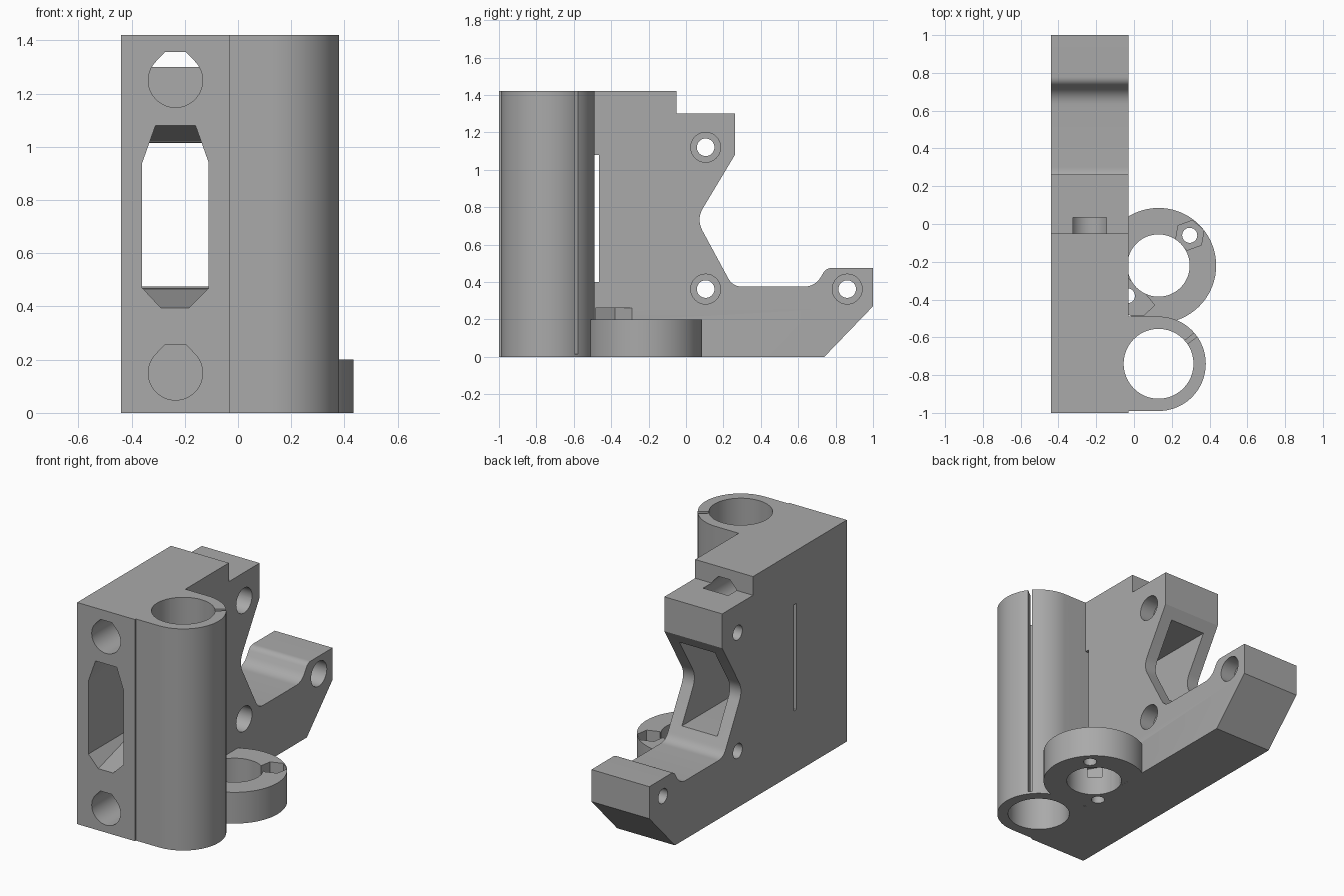
import bpy, bmesh, math
from mathutils import Vector

if "Cube" in bpy.data.objects:
    bpy.data.objects.remove(bpy.data.objects["Cube"])

grey = bpy.data.materials.new("plain grey")
grey.use_nodes = True
GREY = (0.4, 0.4, 0.4, 1)
grey.diffuse_color = GREY
grey.node_tree.nodes["Principled BSDF"].inputs["Base Color"].default_value = GREY

# 2D profile coordinates to 3D, by extrusion axis
PLACE = {
    "x": lambda a, b, t: Vector((t, a, b)),
    "y": lambda a, b, t: Vector((a, t, b)),
    "z": lambda a, b, t: Vector((a, b, t)),
}


def finish(name, bm):
    bmesh.ops.recalc_face_normals(bm, faces=bm.faces)
    mesh = bpy.data.meshes.new(name)
    bm.to_mesh(mesh)
    bm.free()
    mesh.materials.append(grey)
    obj = bpy.data.objects.new(name, mesh)
    bpy.context.collection.objects.link(obj)
    return obj


def prism(name, points, axis, lo, hi):
    bm = bmesh.new()
    ends = [[bm.verts.new(PLACE[axis](a, b, t)) for a, b in points] for t in (lo, hi)]
    bm.faces.new(ends[0])
    bm.faces.new(ends[1])
    n = len(points)
    for i in range(n):
        j = (i + 1) % n
        bm.faces.new((ends[0][i], ends[0][j], ends[1][j], ends[1][i]))
    return finish(name, bm)


def hull(name, points):
    bm = bmesh.new()
    for p in points:
        bm.verts.new(p)
    bmesh.ops.convex_hull(bm, input=bm.verts)
    return finish(name, bm)


def arc(cx, cy, r, start=0, end=360, n=48):
    full = end - start == 360
    steps = n if full else n + 1
    angles = [math.radians(start + (end - start) * i / n) for i in range(steps)]
    return [(cx + r * math.cos(a), cy + r * math.sin(a)) for a in angles]


def rect(x0, x1, y0, y1):
    return [(x0, y0), (x1, y0), (x1, y1), (x0, y1)]


def soften(corners):
    """Round every corner that carries a third value, the cut-back length."""
    out = []
    for i, c in enumerate(corners):
        p = Vector(c[:2])
        if len(c) == 2:
            out.append(tuple(p))
            continue
        a = p + (Vector(corners[i - 1][:2]) - p).normalized() * c[2]
        b = p + (Vector(corners[(i + 1) % len(corners)][:2]) - p).normalized() * c[2]
        for k in range(9):
            t = k / 8
            out.append(tuple(a * (1 - t) ** 2 + p * 2 * t * (1 - t) + b * t * t))
    return out


LEFT, RIGHT = -0.44, -0.03
TUBE = (0.13, -0.74)
RING = (0.13, -0.22)

# Main block with the V-shaped back and the low foot
side = soften([
    (-1, 0), (0.74, 0), (1, 0.27), (1, 0.475), (0.75, 0.475, 0.03),
    (0.69, 0.375, 0.06), (0.25, 0.375, 0.05), (0.055, 0.735, 0.07),
    (0.262, 1.08), (0.262, 1.3), (-0.05, 1.3), (-0.05, 1.42), (-1, 1.42)])
block = prism("main_block", side, "x", LEFT, RIGHT)

# Bearing tube and nut ring beside the block
outline = [(RIGHT, -0.99)] + arc(*TUBE, 0.25, -90, 90) + [(RIGHT, -0.49)]
tube = prism("bearing_tube", outline, "z", 0, 1.42)
ring = prism("nut_ring", arc(*RING, 0.305, -121.6, 121.6), "z", 0, 0.2)

cutters = []

# Vertical bores
cutters.append(prism("tube_bore", arc(*TUBE, 0.185), "z", -0.1, 1.6))
cutters.append(prism("ring_bore", arc(*RING, 0.165), "z", -0.1, 0.2))

# Narrow split in the tube wall
d = math.radians(38)
along, across = Vector((math.cos(d), math.sin(d))), Vector((-math.sin(d), math.cos(d)))
split = [tuple(Vector(TUBE) + along * u + across * v) for u, v in rect(0.12, 0.3, -0.012, 0.012)]
cutters.append(prism("tube_split", split, "z", 0.015, 1.6))

# Ring screw holes and nut pockets
for x, y in ((0.295, -0.06), (-0.035, -0.38)):
    cutters.append(prism("ring_screw_hole", arc(x, y, 0.04, n=24), "z", -0.1, 0.25))
cutters.append(prism("nut_pocket", arc(0.295, -0.06, 0.08, 20, 380, 6), "z", 0.12, 0.3))
trap = [(-0.1, -0.38), (-0.03, -0.29), (0.06, -0.37), (0.11, -0.43), (0.05, -0.485), (-0.04, -0.485)]
cutters.append(prism("inner_nut_pocket", trap, "z", 0.12, 0.26))

# Rod sockets with flattened peaks
for z in (0.15, 1.25):
    socket = arc(-0.235, z, 0.102, 135, 405, 36) + [(-0.195, z + 0.106), (-0.275, z + 0.106)]
    cutters.append(prism("rod_socket", socket, "y", -1.1, 0.035))

# Belt passage: eight-sided mouth narrowing to a rectangular tunnel
mouth = [(-0.36, 0.47), (-0.29, 0.395), (-0.185, 0.395), (-0.11, 0.47),
         (-0.11, 0.94), (-0.16, 1.08), (-0.31, 1.08), (-0.36, 0.94)]
tunnel = rect(-0.36, -0.11, 0.47, 1.015)
cutters.append(hull("belt_mouth", [(x, -1.001, z) for x, z in mouth]
                    + [(x, -0.45, z) for x, z in tunnel]))
cutters.append(prism("belt_tunnel", tunnel, "y", -0.47, 0.5))

# Thin relief slit through the block
cutters.append(prism("relief_slit", rect(-0.49, -0.465, 0.4, 1.08), "x", -0.6, 0.0))

# Cross screws with wide seats on the tube side
for y, z in ((0.105, 1.12), (0.105, 0.362), (0.862, 0.362)):
    cutters.append(prism("cross_hole", arc(y, z, 0.047, n=32), "x", -0.6, 0.1))
    cutters.append(prism("cross_seat", arc(y, z, 0.08, n=32), "x", RIGHT - 0.1, 0.1))

# Cut every part, then drop the cutters
for part in (block, tube, ring):
    bpy.ops.object.select_all(action="DESELECT")
    part.select_set(True)
    bpy.context.view_layer.objects.active = part
    for cutter in cutters:
        mod = part.modifiers.new("cut", "BOOLEAN")
        mod.operation = "DIFFERENCE"
        mod.solver = "EXACT"
        mod.object = cutter
        bpy.ops.object.modifier_apply(modifier=mod.name)
    bpy.ops.object.shade_smooth_by_angle(angle=math.radians(25))
for cutter in cutters:
    bpy.data.objects.remove(cutter)
